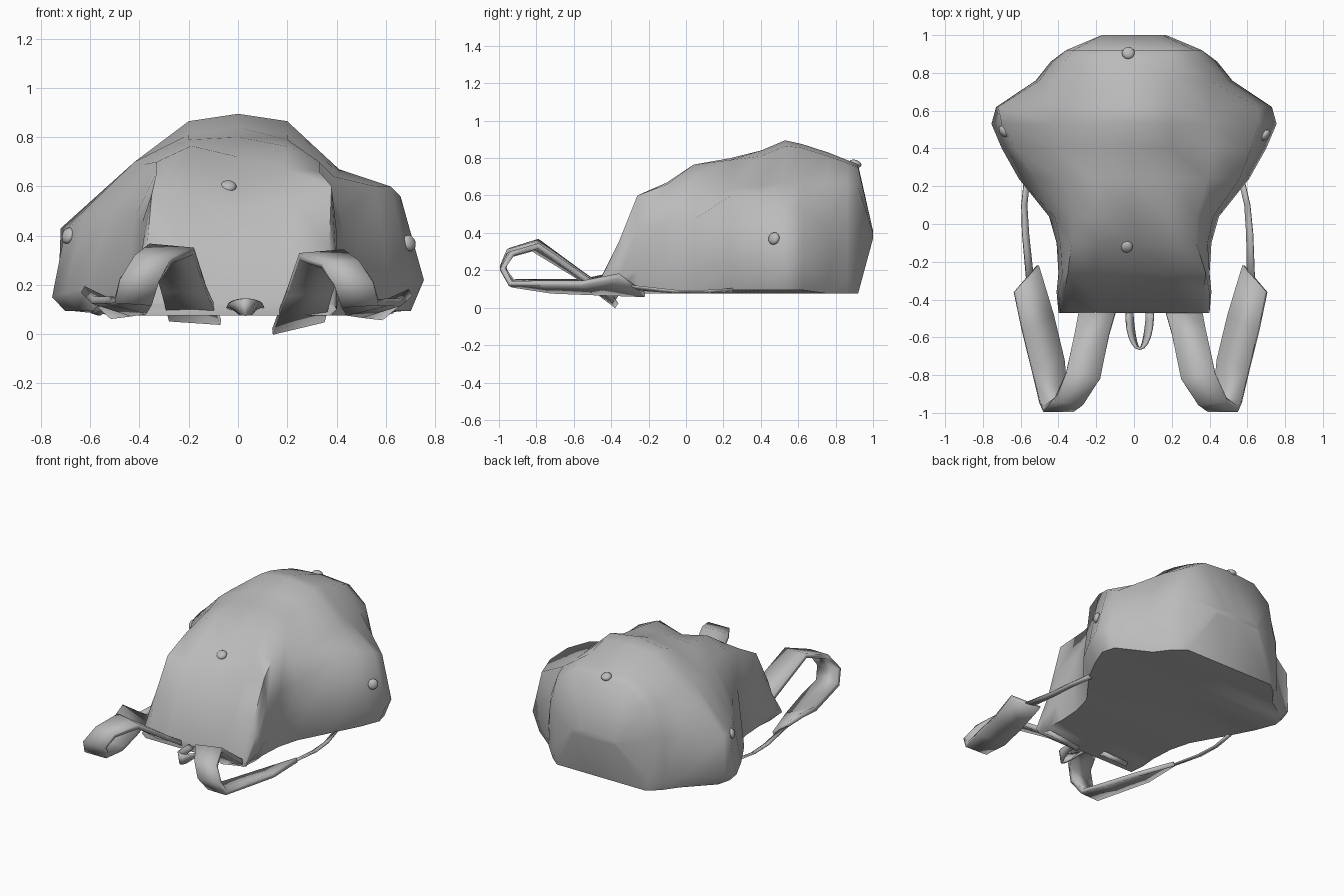
import bpy, bmesh, math
from mathutils import Vector

cube = bpy.data.objects.get("Cube")
if cube:
    bpy.data.objects.remove(cube, do_unlink=True)

grey = bpy.data.materials.new("grey canvas")
grey.use_nodes = True
colour = (0.5, 0.5, 0.5, 1)
grey.diffuse_color = colour
grey.node_tree.nodes["Principled BSDF"].inputs["Base Color"].default_value = colour


def finish(name, bm, angle=45):
    bmesh.ops.recalc_face_normals(bm, faces=bm.faces)
    mesh = bpy.data.meshes.new(name)
    bm.to_mesh(mesh)
    bm.free()
    mesh.materials.append(grey)
    ob = bpy.data.objects.new(name, mesh)
    bpy.context.collection.objects.link(ob)
    bpy.ops.object.select_all(action='DESELECT')
    ob.select_set(True)
    bpy.context.view_layer.objects.active = ob
    bpy.ops.object.shade_smooth_by_angle(angle=math.radians(angle))
    return ob


def ribbon(name, pairs, thick):
    """Strap through pairs of edge points, thickened."""
    bm = bmesh.new()
    rows = [[bm.verts.new(p) for p in pair] for pair in pairs]
    for (a, b), (c, d) in zip(rows, rows[1:]):
        bm.faces.new((a, b, d, c))
    ob = finish(name, bm)
    solid = ob.modifiers.new("thickness", 'SOLIDIFY')
    solid.thickness = thick
    solid.offset = 0


# Bag body: y, then widest point, pocket top, shoulder, upper fold, crown height
sections = [
    (-.47, (.40, .10), (.39, .12), (.35, .13), (.20, .13), .13),
    (-.36, (.41, .15), (.40, .27), (.37, .35), (.22, .35), .34),
    (-.26, (.40, .20), (.38, .41), (.35, .57), (.22, .55), .51),
    (-.10, (.41, .20), (.39, .45), (.33, .66), (.20, .67), .60),
    (.04, (.45, .20), (.42, .47), (.33, .70), (.19, .765), .72),
    (.24, (.61, .19), (.52, .50), (.38, .69), (.20, .79), .80),
    (.40, (.70, .17), (.63, .47), (.42, .70), (.20, .81), .84),
    (.53, (.755, .15), (.70, .43), (.42, .70), (.20, .865), .895),
    (.62, (.73, .16), (.72, .43), (.41, .69), (.19, .855), .875),
    (.76, (.52, .16), (.50, .43), (.40, .67), (.20, .81), .83),
    (.86, (.44, .15), (.43, .44), (.37, .66), (.20, .775), .79),
    (.92, (.36, .15), (.36, .44), (.32, .65), (.20, .75), .765),
    (1.0, (.17, .38), (.17, .39), (.15, .40), (.10, .41), .41),
]
# Fuller left side: widest height, pocket top and shoulder by section
left_side = {
    -.26: (.20, (.40, .42), (.38, .60)),
    .24: (.22, (.56, .60), (.39, .64)),
    .40: (.22, (.62, .60), (.41, .65)),
    .53: (.22, (.66, .56), (.41, .67)),
    .62: (.22, (.66, .51), (.40, .67)),
}
bm = bmesh.new()
rings = []
for y, *half, crown in sections:
    base = .075 if y < .95 else .37
    wide = half[0][0]
    half.insert(0, (wide * .93, base + (.02 if wide > .6 else 0)))
    left = list(half)
    if y in left_side:
        height, *upper = left_side[y]
        left[1] = (wide, height)
        left[2:4] = upper
    outline = left + [(0, crown)] + [(-x, z) for x, z in reversed(half)] + [(0, base)]
    rings.append([bm.verts.new((x, y, z)) for x, z in outline])
for a, b in zip(rings, rings[1:]):
    n = len(a)
    for i in range(n):
        j = (i + 1) % n
        bm.faces.new((a[i], a[j], b[j], b[i]))
bm.faces.new(rings[0])
bm.faces.new(rings[-1])
finish("bag_body", bm, 62)

# Shoulder straps: folded wide band and thin tail on each side
band = [
    ((.14, -.37, .01), (.35, -.40, .06)),
    ((.20, -.58, .17), (.38, -.56, .17)),
    ((.25, -.82, .315), (.43, -.79, .33)),
    ((.34, -.95, .28), (.49, -.93, .29)),
    ((.39, -.98, .20), (.55, -.98, .21)),
    ((.42, -.92, .12), (.57, -.94, .13)),
    ((.44, -.72, .09), (.61, -.77, .13)),
    ((.50, -.48, .08), (.66, -.56, .13)),
    ((.58, -.22, .07), (.70, -.36, .17)),
]
tail = [
    ((.60, -.30, .10), (.64, -.32, .12)),
    ((.595, -.05, .08), (.63, -.05, .09)),
    ((.585, .10, .08), (.615, .10, .09)),
    ((.55, .25, .09), (.58, .25, .10)),
]
# The right strap sits nearer the middle, with a higher fold and root
for side, s, shift, stretch, low in (("left", 1, 0, 1, 0), ("right", -1, .07, 1.07, .05)):
    ribbon(f"{side}_shoulder_band",
           [[(s * x + shift, y, max(z * stretch, low)) for x, y, z in pair]
            for pair in band], .03)
    ribbon(f"{side}_strap_tail",
           [[(s * x + shift * (.25 - y) / .55, y, z) for x, y, z in pair]
            for pair in tail], .01)

# Hanging loop at the front edge: flat at its ends, upright at its tip
loop = []
for i in range(13):
    t = math.pi * i / 12
    c, s = math.cos(t), math.sin(t)
    x, y = .03 + .055 * c, -.45 - .21 * s
    loop.append(((x - .02 * c, y, .11 - .035 * s), (x + .02 * c, y, .11 + .035 * s)))
ribbon("hanging_loop", loop, .015)

# Buttons: flattened domes aligned with the cloth
buttons = {
    "front_button": ((-.04, -.12, .6), (0, -.5, .85)),
    "back_button": ((-.03, .905, .77), (0, .3, .95)),
    "right_pocket_button": ((-.69, .49, .40), (-.8, -.5, .3)),
    "left_pocket_button": ((.695, .47, .37), (.75, -.6, .25)),
}
for name, (place, normal) in buttons.items():
    bm = bmesh.new()
    bmesh.ops.create_uvsphere(bm, u_segments=14, v_segments=8, radius=.034)
    bmesh.ops.scale(bm, vec=(1, 1, .6), verts=bm.verts)
    ob = finish(name, bm)
    ob.location = place
    ob.rotation_euler = Vector(normal).to_track_quat('Z', 'Y').to_euler()
